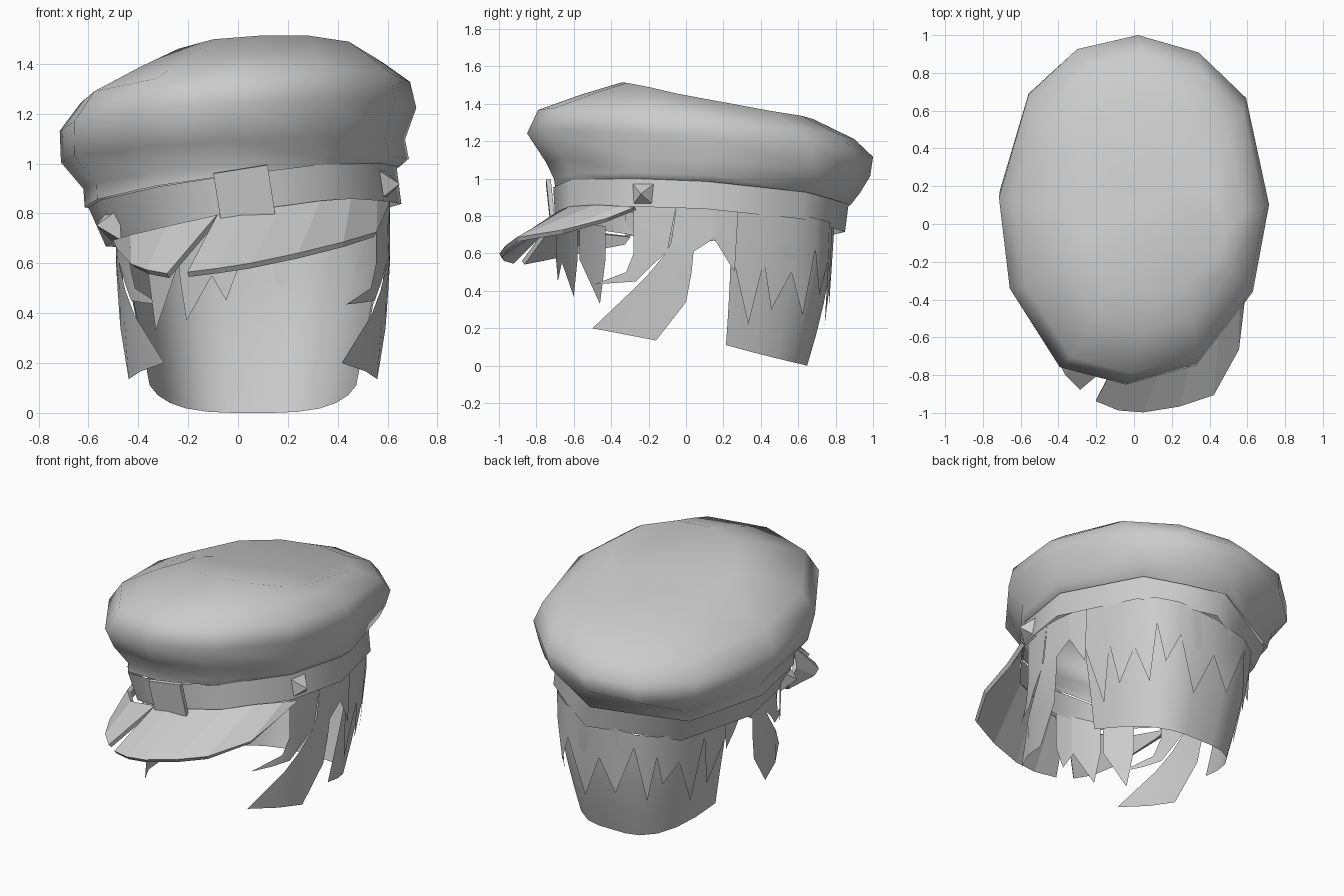
import bpy, bmesh, math
from mathutils import Vector, Matrix

if "Cube" in bpy.data.objects:
    bpy.data.objects.remove(bpy.data.objects["Cube"], do_unlink=True)

grey = bpy.data.materials.new("plain_grey")
grey.use_nodes = True
tone = (0.6, 0.6, 0.6, 1)
grey.diffuse_color = tone
grey.node_tree.nodes["Principled BSDF"].inputs["Base Color"].default_value = tone


def finish(name, bm, smooth=None, thickness=0):
    """Turn a bmesh into a named, coloured object."""
    bmesh.ops.remove_doubles(bm, verts=bm.verts, dist=0.0005)
    bmesh.ops.recalc_face_normals(bm, faces=bm.faces)
    mesh = bpy.data.meshes.new(name)
    bm.to_mesh(mesh)
    bm.free()
    mesh.materials.append(grey)
    obj = bpy.data.objects.new(name, mesh)
    bpy.context.collection.objects.link(obj)
    bpy.ops.object.select_all(action='DESELECT')
    obj.select_set(True)
    bpy.context.view_layer.objects.active = obj
    if smooth:
        bpy.ops.object.shade_smooth_by_angle(angle=math.radians(smooth))
    if thickness:
        mod = obj.modifiers.new("thickness", 'SOLIDIFY')
        mod.thickness = thickness
        mod.offset = 0


def loft(bm, rows, closed=False):
    """Skin neighbouring rows of points with quads."""
    grid = [[bm.verts.new(p) for p in row] for row in rows]
    for low, high in zip(grid, grid[1:]):
        n = len(low)
        for i in range(n if closed else n - 1):
            j = (i + 1) % n
            bm.faces.new((low[i], low[j], high[j], high[i]))
    return grid


# Outlines scaled into tilted rings: a full crown, and a band with a pointed back
FRONT = [(.88, -.47), (.46, -.89), (-.06, -1), (-.55, -.9), (-.92, -.45)]
CROWN = [(.03, 1), (.48, .9), (.83, .64), (1, .03)] + FRONT + [(-1, .07), (-.78, .66), (-.42, .92)]
BAND = [(.06, 1), (.4, .86), (.72, .7), (1, .03)] + FRONT + [(-1, .05), (-.76, .68), (-.36, .84)]


def ring(outline, xl, zl, xr, zr, yf, zf, yb, zb):
    """Ring given by its left, right, front and back extremes."""
    mid = (zl + zr + zf + zb) / 4
    return [((xl + xr) / 2 + u * (xr - xl) / 2,
             (yf + yb) / 2 + v * (yb - yf) / 2,
             mid + u * (zr - zl) / 2 + v * (zb - zf) / 2) for u, v in outline]


# Hat band
bm = bmesh.new()
loft(bm, [ring(BAND, -.53, .67, .655, .84, -.70, .80, .85, .71),
          ring(BAND, -.60, .82, .635, .99, -.71, .965, .87, .87)], closed=True)
finish("hat_band", bm, smooth=60)

# Puffy crown, with a shallow sloping top
bm = bmesh.new()
grid = loft(bm, [
    ring(BAND, -.615, .82, .645, .98, -.70, .965, .88, .86),
    ring(BAND, -.62, .90, .685, 1.02, -.705, 1.0, .93, .92),
    ring(CROWN, -.71, 1.02, .67, 1.11, -.75, 1.08, .985, 1.0),
    ring(CROWN, -.715, 1.14, .715, 1.23, -.85, 1.24, 1.0, 1.11),
    ring(CROWN, -.63, 1.26, .69, 1.34, -.79, 1.36, .9, 1.2),
    ring(CROWN, -.43, 1.375, .58, 1.425, -.57, 1.43, .68, 1.3),
    ring(CROWN, -.27, 1.42, .49, 1.45, -.35, 1.52, .24, 1.375)], closed=True)
bm.faces.new(grid[-1])
finish("crown", bm, smooth=60)

# Visor, torn into a large and a small piece
VISORS = {
    "visor_large": (
        [(-.08, -.70, .785), (.02, -.70, .80), (.18, -.67, .82), (.33, -.62, .84),
         (.45, -.48, .85), (.55, -.35, .845), (.6, -.27, .84)],
        [(-.2, -.93, .555), (-.08, -.98, .57), (.05, -.99, .59), (.24, -.96, .63),
         (.42, -.9, .675), (.55, -.66, .715), (.575, -.42, .78)]),
    "visor_small": (
        [(-.08, -.70, .785), (-.28, -.65, .74), (-.42, -.48, .71), (-.49, -.3, .69)],
        [(-.28, -.87, .55), (-.36, -.79, .565), (-.42, -.66, .59), (-.47, -.33, .65)]),
}
for name, rows in VISORS.items():
    bm = bmesh.new()
    loft(bm, rows)
    finish(name, bm, thickness=.025)

# Front plate on the band
bm = bmesh.new()
place = (Matrix.Translation((.025, -.725, .88)) @ Matrix.Rotation(math.radians(-9), 4, 'Y')
         @ Matrix.Rotation(math.radians(6), 4, 'X') @ Matrix.Diagonal((.22, .025, .2, 1)))
bmesh.ops.create_cube(bm, size=1, matrix=place)
finish("front_plate", bm)

# Pyramid studs on both sides
for name, spot, facing in (("left_stud", (.585, -.23, .915), (1, -.18, .05)),
                           ("right_stud", (-.505, -.27, .755), (-1, -.35, -.05))):
    bm = bmesh.new()
    place = (Matrix.Translation(Vector(spot) + Vector(facing) * .025)
             @ Vector(facing).to_track_quat('Z', 'Y').to_matrix().to_4x4()
             @ Matrix.Rotation(math.pi / 4, 4, 'Z'))
    bmesh.ops.create_cone(bm, cap_ends=True, segments=4, radius1=.09, radius2=0,
                          depth=.08, matrix=place)
    finish(name, bm)

# Hair follows an ellipse below the band
CX, CY, RX, RY = .06, .05, .55, .75


def under_band(x, y):
    return .78 + .145 * (x - CX) - .06 * y


def side_point(side, y, z):
    """Point on the side of the head; z None means tucked under the band."""
    reach = side * RX * math.sqrt(max(0, 1 - ((y - CY) / RY) ** 2))
    if z is None:
        return CX + reach, y, under_band(CX + reach, y)
    return CX + reach * (1 - .12 * max(0, .6 - z)), y, z


def lock(name, side, edges):
    """Lock of hair from pairs of front and back edge points."""
    rows = []
    for (ya, za), (yb, zb) in edges:
        mid = None if za is None else (za + zb) / 2
        rows.append([side_point(side, ya, za), side_point(side, (ya + yb) / 2, mid),
                     side_point(side, yb, zb)])
    bm = bmesh.new()
    loft(bm, rows)
    finish(name, bm, smooth=40)


LONG = [((-.05, None), (.15, None)), ((-.08, .66), (.15, .68)), ((-.11, .6), (.04, .61)),
        ((-.2, .49), (.03, .5)), ((-.3, .39), (0, .34)), ((-.5, .2), (-.16, .135))]
SHORT = [((-.28, None), (-.05, None)), ((-.28, .6), (-.1, .61)),
         ((-.32, .5), (-.2, .52)), ((-.49, .435), (-.27, .45))]
WEB = [((.14, None), (.28, None)), ((.15, .68), (.26, .5))]
for side, word in ((1, "left"), (-1, "right")):
    lock(word + "_long_lock", side, LONG)
    lock(word + "_short_lock", side, SHORT)
    lock(word + "_hair_web", side, WEB)

# Pointed fringe locks under the small visor
for i, (ya, yb, tip, z) in enumerate(((-.43, -.57, -.46, .33), (-.58, -.67, -.6, .37),
                                      (-.66, -.695, -.685, .45))):
    lock("fringe_lock_%d" % (i + 1), -1, [((ya, None), (yb, None)), ((ya, .57), (yb, .57)),
                                          ((tip, z), (tip, z))])


def back_point(angle, z, swell=1):
    """Point on the boxy back of the head, narrowing towards the neck."""
    a = math.radians(angle)
    drop = max(0, 1 - z / .65)
    wide, deep = .96 - .23 * drop, .98 - .18 * drop ** 1.5
    across = math.copysign(abs(math.cos(a)) ** .6, math.cos(a))
    return CX + RX * wide * swell * across, CY + RY * deep * swell * math.sin(a), z


def back_top(angle):
    x, y, _ = back_point(angle, .75)
    return under_band(x, y)


# Back hair sheet
angles = [15, 30, 45, 60, 75, 85, 95, 105, 120, 135, 150, 165]
bm = bmesh.new()
rows = []
for t in (0, .3, .55, .78, 1):
    row = []
    for a in angles:
        hem = .11 * ((a - 90) / 75) ** 2
        row.append(back_point(a, back_top(a) * (1 - t) + hem * t))
    rows.append(row)
loft(bm, rows)
finish("back_hair", bm, smooth=50)

# Jagged outer layer of pointed locks over the back hair
bm = bmesh.new()
count = 10
step = 150 / count
for i in range(count):
    a = 15 + step * i
    b, tip = a + step, a + step * (.3 if i % 2 else .6)
    low = (.22, .3, .27, .38)[i % 4]
    va, vb = [back_point(15 + step * k, .62 - .06 * (k % 3), 1.01) for k in (i, i + 1)]
    loft(bm, [[back_point(a, back_top(a), 1.01), back_point(b, back_top(b), 1.01)], [va, vb]])
    bm.faces.new([bm.verts.new(p) for p in (va, vb, back_point(tip, low, 1.05))])
finish("jagged_back_hair", bm, smooth=40)
